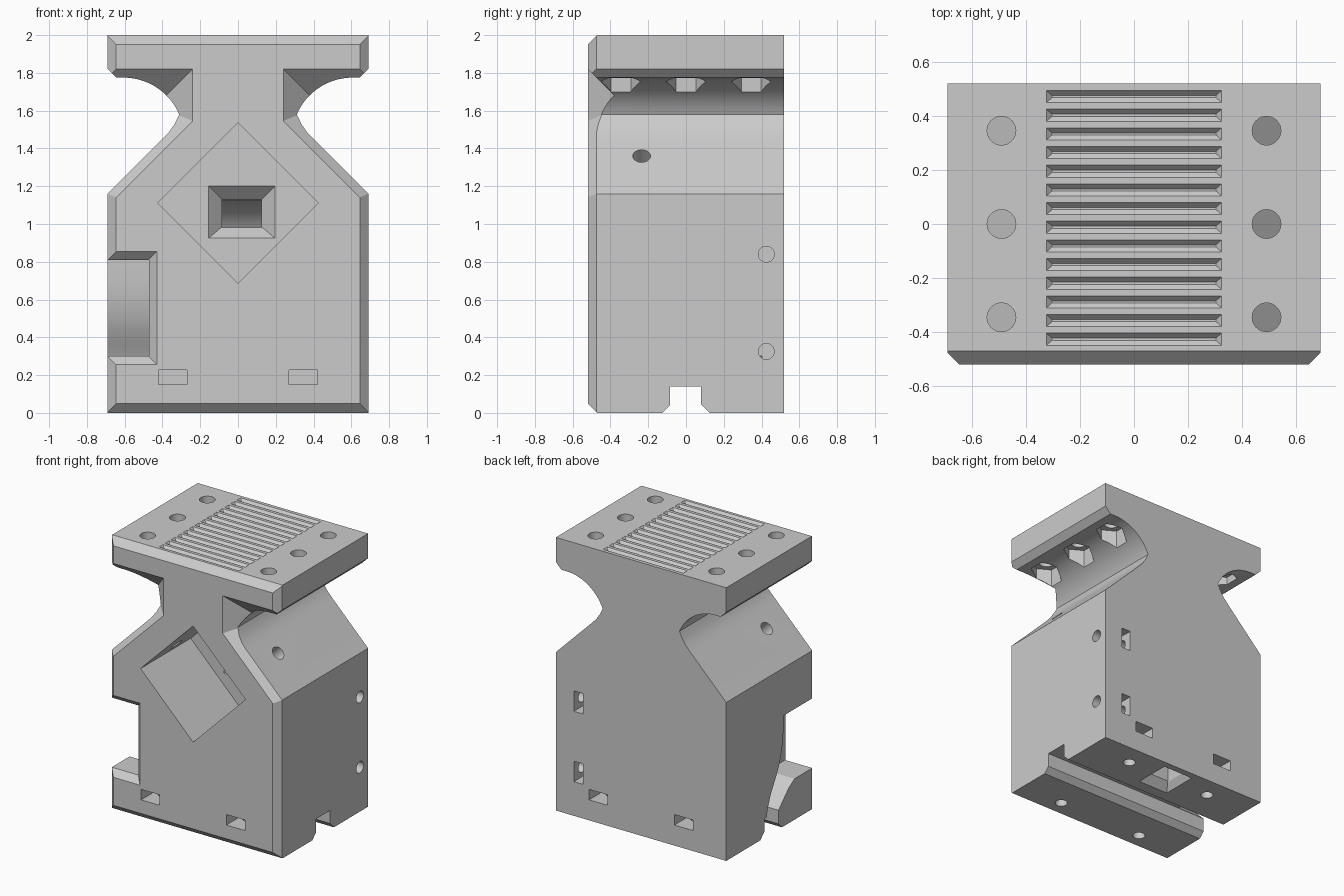
import bpy, bmesh
from math import sin, cos, pi
from mathutils import Matrix, Vector

cube = bpy.data.objects.get("Cube")
if cube:
    bpy.data.objects.remove(cube, do_unlink=True)

grey = bpy.data.materials.new("light grey plastic")
grey.use_nodes = True
tone = (0.6, 0.6, 0.6, 1)
grey.diffuse_color = tone
grey.node_tree.nodes["Principled BSDF"].inputs["Base Color"].default_value = tone


def add_object(name, bm):
    bmesh.ops.recalc_face_normals(bm, faces=bm.faces)
    if bm.calc_volume(signed=True) < 0:
        bmesh.ops.reverse_faces(bm, faces=bm.faces)
    mesh = bpy.data.meshes.new(name)
    bm.to_mesh(mesh)
    bm.free()
    obj = bpy.data.objects.new(name, mesh)
    bpy.context.collection.objects.link(obj)
    return obj


def loft(name, sections):
    """Closed solid through loops that all have the same number of points."""
    bm = bmesh.new()
    rings = [[bm.verts.new(p) for p in s] for s in sections]
    n = len(rings[0])
    for a, b in zip(rings, rings[1:]):
        for i in range(n):
            j = (i + 1) % n
            bm.faces.new((a[i], a[j], b[j], b[i]))
    bm.faces.new(rings[0][::-1])
    bm.faces.new(rings[-1])
    return add_object(name, bm)


def place(p, axis, t):
    return {"x": (t, p[0], p[1]), "y": (p[0], t, p[1]), "z": (p[0], p[1], t)}[axis]


def prism(name, pts, axis, a, b):
    return loft(name, [[place(p, axis, t) for p in pts] for t in (a, b)])


def rect(x0, x1, y0, y1):
    return [(x0, y0), (x1, y0), (x1, y1), (x0, y1)]


def taper(name, axis, steps):
    """Rectangular funnel: each step is (position, rectangle bounds)."""
    return loft(name, [[place(p, axis, t) for p in rect(*r)] for t, r in steps])


def rod(name, centre, direction, radius, length, sides=32):
    bm = bmesh.new()
    turn = Vector((0, 0, 1)).rotation_difference(Vector(direction)).to_matrix().to_4x4()
    bmesh.ops.create_cone(bm, cap_ends=True, segments=sides, radius1=radius,
                          radius2=radius, depth=length,
                          matrix=Matrix.Translation(centre) @ turn)
    return add_object(name, bm)


def measure(mesh):
    """Volume of a mesh, and whether it is closed."""
    bm = bmesh.new()
    bm.from_mesh(mesh)
    result = bm.calc_volume(signed=True), all(e.is_manifold for e in bm.edges)
    bm.free()
    return result


def carve(target, cutter):
    """Subtract the cutter, keeping the first clean result; nudge it if needed."""
    before = measure(target.data)[0]
    limit = before - measure(cutter.data)[0] - 0.0001
    mod = target.modifiers.new("cut", "BOOLEAN")
    mod.operation = "DIFFERENCE"
    mod.object = cutter
    clean = None
    for nudge in (0, 0.0006, -0.0008, 0.0013):
        cutter.location = (nudge, nudge * 0.7, nudge * 0.9)
        for solver in ("EXACT", "MANIFOLD"):
            mod.solver = solver
            bpy.context.view_layer.update()
            graph = bpy.context.evaluated_depsgraph_get()
            mesh = bpy.data.meshes.new_from_object(target.evaluated_get(graph))
            volume, closed = measure(mesh)
            if closed and limit <= volume < before - 0.000001:
                clean = mesh
                break
        if clean:
            break
    target.modifiers.clear()
    if clean:
        target.data = clean
    bpy.data.objects.remove(cutter, do_unlink=True)


# Main body: half outline with plate, round fillet, neck and shoulder
half = [(0.69, 0), (0.69, 1.16), (0.40, 1.45), (0.365, 1.487), (0.335, 1.53), (0.311, 1.58)]
start, end = pi * 0.873, pi / 2
for i in range(1, 21):
    t = start + (end - start) * i / 20
    half.append((0.606 + 0.32 * cos(t), 1.455 + 0.32 * sin(t)))
half += [(0.645, 1.775), (0.69, 1.82), (0.69, 2)]
outline = half + [(-x, z) for x, z in reversed(half)]
body = prism("stand_body", outline, "y", -0.52, 0.52)

# Deep chamfers around the neck
cuts = []
for s in (-1, 1):
    rings = []
    for d in (-0.02, 0.17):
        ring = [(0.24 + d, 1.821 - d), (0.24 + d, 1.546 + 0.414 * d),
                (0.9, 0.886 + 1.414 * d), (0.9, 1.821 - d)]
        rings.append([(s * x, -0.52 + d, z) for x, z in ring])
    cuts.append(loft("neck_chamfer", rings))

# Front chamfers along bottom, top and both sides
wedge = [(-0.54, 0.07), (-0.45, -0.02), (-0.6, -0.1)]
cuts.append(prism("bottom_chamfer", wedge, "x", -1, 1))
cuts.append(prism("top_chamfer", [(y, 2 - z) for y, z in wedge], "x", -1, 1))

# Bottom rail slot
cuts.append(prism("rail_slot", [(-0.155, -0.03), (-0.085, 0.04), (-0.085, 0.14),
                                (0.08, 0.14), (0.08, 0.045), (0.155, -0.03)], "x", -1, 1))

for s in (-1, 1):
    cuts.append(prism("side_chamfer", [(s * 0.625, -0.54), (s * 0.71, -0.455),
                                       (s * 0.8, -0.6)], "z", -0.1, 2.1))
    # Plate screw holes with hexagonal nut seats below
    for y in (-0.345, 0, 0.345):
        cuts.append(rod("plate_hole", (s * 0.49, y, 1.9), (0, 0, 1), 0.053, 0.4))
        hexagon = [(s * 0.49 + 0.105 * sin(k * pi / 3), y + 0.105 * cos(k * pi / 3))
                   for k in range(6)]
        cuts.append(prism("nut_seat", hexagon, "z", 1.6, 1.83))
    # Shoulder clamp holes running into the diamond pocket
    cuts.append(rod("shoulder_hole", (s * 0.49, -0.235, 1.36), (s, 0, 1), 0.047, 0.56))
    # Nut slots near the base and the screw holes under them
    for f in (-1, 1):
        bounds = sorted((f * 0.6, f * 0.28))
        cuts.append(prism("base_nut_slot", rect(s * 0.345 - 0.075, s * 0.345 + 0.075,
                                                0.15, 0.227), "y", *bounds))
        cuts.append(rod("base_hole", (s * 0.345, f * 0.36, 0.1), (0, 0, 1), 0.042, 0.4))

# Side screw holes and their rear nut slots
for z in (0.325, 0.84):
    cuts.append(rod("side_hole", (0.56, 0.425, z), (1, 0, 0), 0.042, 0.44))
    cuts.append(prism("rear_nut_slot", rect(0.47, 0.545, z - 0.075, z + 0.075),
                      "y", 0.345, 0.6))

# Diamond pocket with a funnel and a curved duct down to the base
cuts.append(prism("diamond_pocket", [(0, 1.535), (0.425, 1.11), (0, 0.685),
                                     (-0.425, 1.11)], "y", -0.6, 0.06))
mouth = (-0.155, 0.195, 0.925, 1.2)
cuts.append(taper("pocket_funnel", "y", [(0, mouth), (0.06, mouth),
                                         (0.13, (-0.085, 0.125, 0.985, 1.13))]))
angles = [pi / 2 * k / 12 for k in range(13)]
duct = [(0.1 + 0.32 * sin(t), 0.8 + 0.33 * cos(t)) for t in angles]
duct += [(0.42, -0.1), (0.26, -0.1)]
duct += [(0.1 + 0.16 * sin(t), 0.8 + 0.185 * cos(t)) for t in reversed(angles)]
cuts.append(prism("cable_duct", duct, "x", -0.085, 0.125))
cuts.append(taper("duct_mouth", "z", [(-0.02, (-0.13, 0.128, 0.19, 0.49)),
                                      (0.06, (-0.08, 0.12, 0.262, 0.418))]))

# Side cable channel: chamfered front opening sweeping down to the rail slot
cuts.append(taper("channel_mouth", "y", [(-0.56, (-0.9, -0.39, 0.215, 0.895)),
                                         (-0.465, (-0.9, -0.485, 0.31, 0.8))]))
channel = [(-0.6, 0.81), (-0.145, 0.81), (-0.142, 0.7), (-0.13, 0.6), (-0.108, 0.51),
           (-0.075, 0.43), (-0.035, 0.36), (0.005, 0.29), (0.04, 0.2), (0.06, 0.1),
           (-0.07, 0.1), (-0.07, 0.125), (-0.2, 0.255), (-0.27, 0.3), (-0.6, 0.3)]
cuts.append(prism("side_channel", channel, "x", -0.9, -0.47))

# Row of V grooves on the top plate
for k in range(14):
    y = 0.471 - 0.069 * k
    cuts.append(taper("top_groove", "z", [(2.01, (-0.335, 0.335, y - 0.032, y + 0.032)),
                                          (1.98, (-0.303, 0.303, y - 0.004, y + 0.004))]))

for c in cuts:
    carve(body, c)

# Colour and shading
body.data.materials.clear()
body.data.materials.append(grey)
for o in bpy.context.selected_objects:
    o.select_set(False)
body.select_set(True)
bpy.context.view_layer.objects.active = body
bpy.ops.object.shade_smooth_by_angle(angle=pi / 9)
